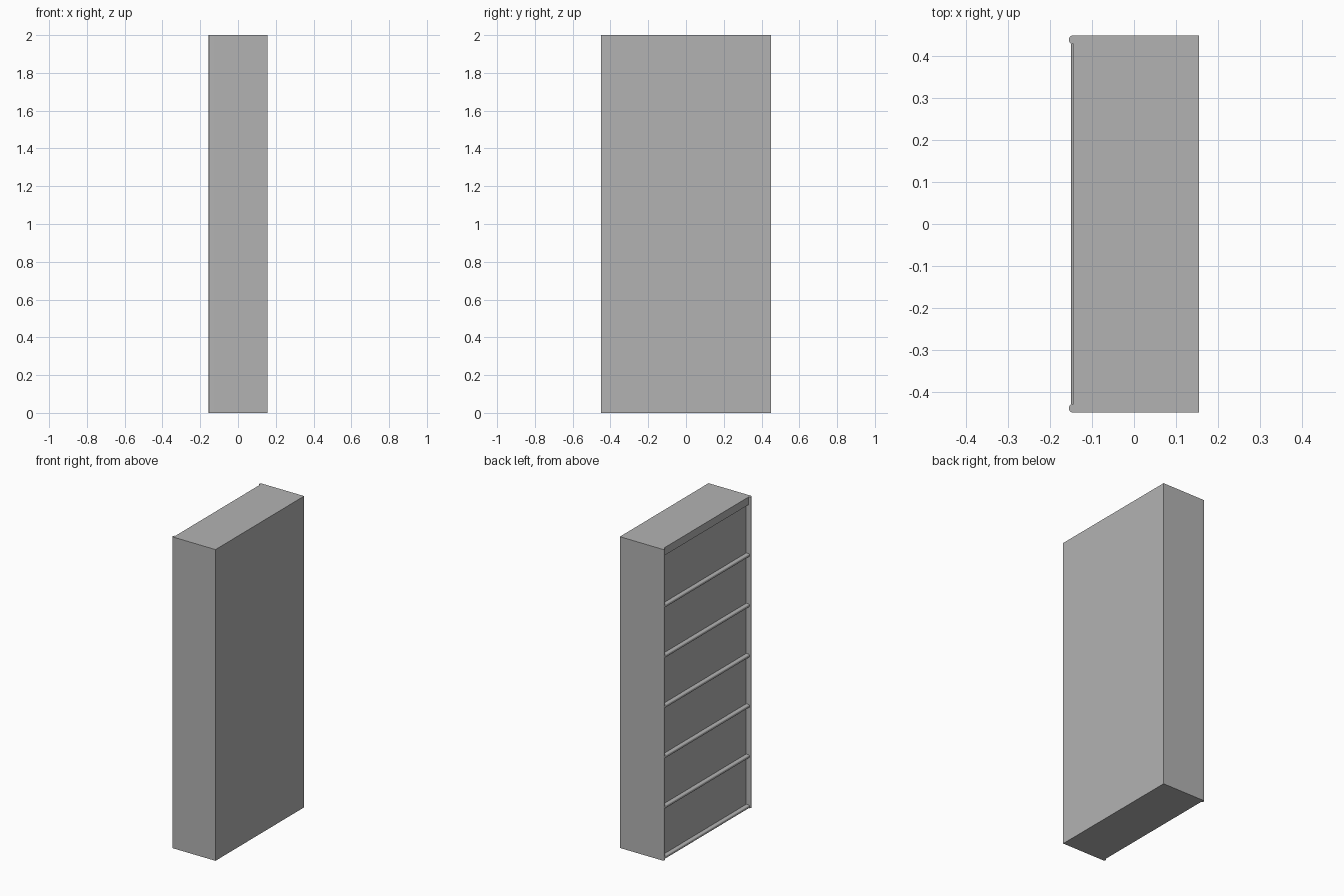
import bpy, bmesh, math

if "Cube" in bpy.data.objects:
    bpy.data.objects.remove(bpy.data.objects["Cube"])

grey = bpy.data.materials.new("painted_grey")
grey.diffuse_color = (0.45, 0.45, 0.45, 1)
grey.use_nodes = True
grey.node_tree.nodes["Principled BSDF"].inputs["Base Color"].default_value = grey.diffuse_color

XB = 0.155      # closed face
XF = -0.145     # front of carcass
XP = -0.127     # recessed panels
HY = 0.45       # half width
SEAM = 0.97     # joint between the two stacked units


def finish(name, bm):
    bmesh.ops.recalc_face_normals(bm, faces=bm.faces)
    me = bpy.data.meshes.new(name)
    bm.to_mesh(me)
    bm.free()
    me.materials.append(grey)
    ob = bpy.data.objects.new(name, me)
    bpy.context.collection.objects.link(ob)
    return ob


def box(name, x0, x1, y0, y1, z0, z1):
    bm = bmesh.new()
    bmesh.ops.create_cube(bm, size=1)
    for v in bm.verts:
        v.co = ((x0, x1)[v.co.x > 0], (y0, y1)[v.co.y > 0], (z0, z1)[v.co.z > 0])
    return finish(name, bm)


def extrude(name, points, offset):
    bm = bmesh.new()
    face = bm.faces.new([bm.verts.new(p) for p in points])
    geo = bmesh.ops.extrude_face_region(bm, geom=[face])
    verts = [g for g in geo["geom"] if isinstance(g, bmesh.types.BMVert)]
    bmesh.ops.translate(bm, verts=verts, vec=offset)
    ob = finish(name, bm)
    bpy.ops.object.select_all(action='DESELECT')
    ob.select_set(True)
    bpy.context.view_layer.objects.active = ob
    bpy.ops.object.shade_smooth_by_angle(angle=math.radians(40))
    return ob


def nose(xfront, xback, a, b, r, steps=6):
    """Slab section with rounded front corners, as (x, across) pairs."""
    pts = [(xback, a)]
    for i in range(steps + 1):
        t = math.pi / 2 * i / steps
        pts.append((xfront + r - r * math.sin(t), a + r - r * math.cos(t)))
    for i in range(steps + 1):
        t = math.pi / 2 * i / steps
        pts.append((xfront + r - r * math.cos(t), b - r + r * math.sin(t)))
    return pts + [(xback, b)]


# Two stacked carcasses with rolled front edges on the sides
for unit, z0, z1 in (("lower", 0, SEAM), ("upper", SEAM, 2)):
    box(unit + "_back_panel", XB - 0.005, XB, -HY, HY, z0, z1)
    for side, s in (("left", 1), ("right", -1)):
        box(f"{unit}_{side}_side", XP, XB - 0.005,
            *sorted((s * HY, s * (HY - 0.005))), z0, z1)
        a, b = sorted((s * HY, s * (HY - 0.02)))
        extrude(f"{unit}_{side}_rolled_edge",
                [(x, y, z0) for x, y in nose(-XB, XP, a, b, 0.0085)],
                (0, 0, z1 - z0))

# Roof, fascia and base
inner = HY - 0.02
box("roof", XP, XB - 0.005, -HY + 0.005, HY - 0.005, 1.99, 2)
box("fascia", XF, XP, -inner, inner, 1.95, 2)
box("base", XP, XB - 0.005, -HY + 0.005, HY - 0.005, 0, 0.01)

# Shelves with rounded noses, and the recessed panel above each
pitch = 0.323
for i in range(6):
    top = 0.02 + i * pitch
    extrude(f"shelf_{i + 1}",
            [(x, -inner, z) for x, z in nose(-0.15, XP + 0.005, top - 0.02, top, 0.007)],
            (0, 2 * inner, 0))
    end = min(top + pitch - 0.02, 1.99)
    box(f"recessed_panel_{i + 1}", XP, XP + 0.005, -HY + 0.005, HY - 0.005,
        top - 0.01, end + 0.01 if i < 5 else end)
